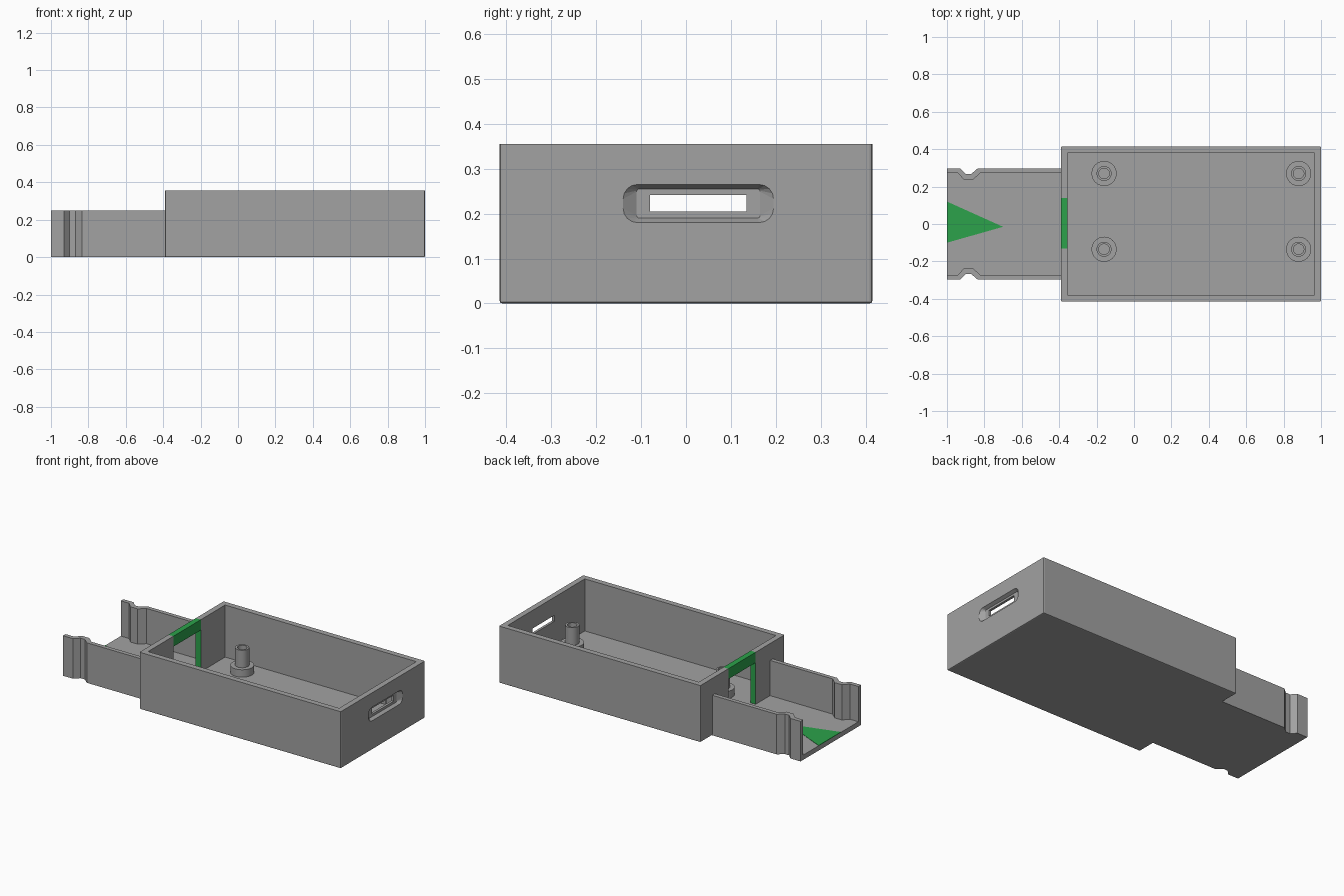
import bpy, bmesh, math

if "Cube" in bpy.data.objects:
    bpy.data.objects.remove(bpy.data.objects["Cube"])


def material(name, rgb):
    m = bpy.data.materials.new(name)
    m.diffuse_color = (*rgb, 1)
    m.use_nodes = True
    m.node_tree.nodes["Principled BSDF"].inputs["Base Color"].default_value = m.diffuse_color
    return m


GREY = material("grey plastic", (0.36, 0.36, 0.36))
GREEN = material("green plastic", (0.025, 0.36, 0.07))


def finish(name, bm, mat=GREY):
    bmesh.ops.recalc_face_normals(bm, faces=bm.faces)
    me = bpy.data.meshes.new(name)
    bm.to_mesh(me)
    bm.free()
    ob = bpy.data.objects.new(name, me)
    bpy.context.collection.objects.link(ob)
    me.materials.append(mat)
    return ob


def loft(name, rings, mat=GREY):
    """Closed solid through a list of equally long point rings."""
    bm = bmesh.new()
    loops = [[bm.verts.new(p) for p in r] for r in rings]
    n = len(loops[0])
    for a, b in zip(loops, loops[1:]):
        for i in range(n):
            bm.faces.new((a[i], a[(i + 1) % n], b[(i + 1) % n], b[i]))
    bm.faces.new(loops[0])
    bm.faces.new(loops[-1])
    return finish(name, bm, mat)


def block(name, x, y, z, mat=GREY):
    ring = [(x[0], y[0]), (x[1], y[0]), (x[1], y[1]), (x[0], y[1])]
    return loft(name, [[(*p, h) for p in ring] for h in z], mat)


def prism(name, pts, z0, z1, mat=GREY):
    return loft(name, [[(*p, h) for p in pts] for h in (z0, z1)], mat)


def cut(target, cutter):
    mod = target.modifiers.new("cut", 'BOOLEAN')
    mod.operation, mod.solver, mod.object = 'DIFFERENCE', 'EXACT', cutter
    bpy.context.view_layer.objects.active = target
    bpy.ops.object.modifier_apply(modifier=mod.name)
    bpy.data.objects.remove(cutter)


FLOOR, X0, X1, XI, W = 0.03, -0.39, 1.0, -0.355, 0.415

# Main open box with softened bottom and corner edges
box = block("box", (X0, X1), (-W, W), (0, 0.355))
bm = bmesh.new()
bm.from_mesh(box.data)
edges = [e for e in bm.edges if not all(v.co.z > 0.3 for v in e.verts)]
bmesh.ops.bevel(bm, geom=edges, offset=0.006, segments=2, affect='EDGES', profile=0.5)
bm.to_mesh(box.data)
bm.free()
cut(box, block("cavity", (XI, 0.965), (-0.38, 0.38), (FLOOR, 0.5)))

# Doorway towards the tray, closed at the top by a green lintel
DOOR = (-0.13, 0.14)
cut(box, block("doorway", (X0 - 0.1, XI + 0.1), DOOR, (FLOOR, 0.5)))
box.data.materials.append(GREEN)
for p in box.data.polygons:
    if p.center.x < XI and abs(p.center.y) < 0.2 and abs(p.normal.y) > 0.9:
        p.material_index = 1
block("door_lintel", (X0, XI), DOOR, (0.29, 0.355), GREEN)


# Connector slot in the end wall: rounded tapered recess, then a through hole
def slot_ring(x, hy, hz, r, cy=0.0275, cz=0.2225):
    pts = []
    for sy, sz, a0 in ((1, 1, 0), (-1, 1, 90), (-1, -1, 180), (1, -1, 270)):
        for k in range(5):
            a = math.radians(a0 + k * 22.5)
            pts.append((x, cy + sy * (hy - r) + r * math.cos(a),
                        cz + sz * (hz - r) + r * math.sin(a)))
    return pts


cut(box, loft("recess", [slot_ring(0.98, 0.1375, 0.0325, 0.006),
                         slot_ring(1.0, 0.1675, 0.0425, 0.032),
                         slot_ring(1.02, 0.1675, 0.0425, 0.032)]))
cut(box, block("slot", (0.9, 1.1), (-0.08, 0.135), (0.205, 0.242)))

# Four stepped screw posts with blind holes
profile = [(0.067, 0.025), (0.067, 0.076), (0.04, 0.076), (0.04, 0.185),
           (0.028, 0.185), (0.028, 0.05)]
N = 32
for i, (px, py) in enumerate([(x, y) for x in (-0.16, 0.88) for y in (-0.135, 0.27)]):
    post = loft(f"screw_post_{i + 1}", [
        [(px + r * math.cos(k * math.tau / N), py + r * math.sin(k * math.tau / N), z)
         for k in range(N)] for r, z in profile])
    for p in post.data.polygons:
        p.use_smooth = abs(p.normal.z) < 0.5

# Tray side walls with pinched grips near the open end
outer = [(-1, 0.298), (-0.93, 0.298), (-0.9, 0.268), (-0.87, 0.268),
         (-0.835, 0.298), (X0 + 0.01, 0.298)]
inner = [(-1, 0.272), (-0.942, 0.272), (-0.91, 0.238), (-0.86, 0.238),
         (-0.822, 0.272), (X0 + 0.01, 0.272)]
for side, s in (("left", 1), ("right", -1)):
    prism(f"tray_wall_{side}", [(x, s * y) for x, y in outer + inner[::-1]], 0, 0.25)

# Tray floor follows the pinched outline inside the walls
mid = [(x, y - 0.012) for x, y in outer]
prism("tray_floor", mid + [(x, -y) for x, y in mid[::-1]], 0, FLOOR)

# Green pointed inlay on the tray floor
prism("tray_inlay", [(-1, -0.1), (-0.7, -0.015), (-1, 0.12)], FLOOR - 0.002, FLOOR + 0.002, GREEN)
